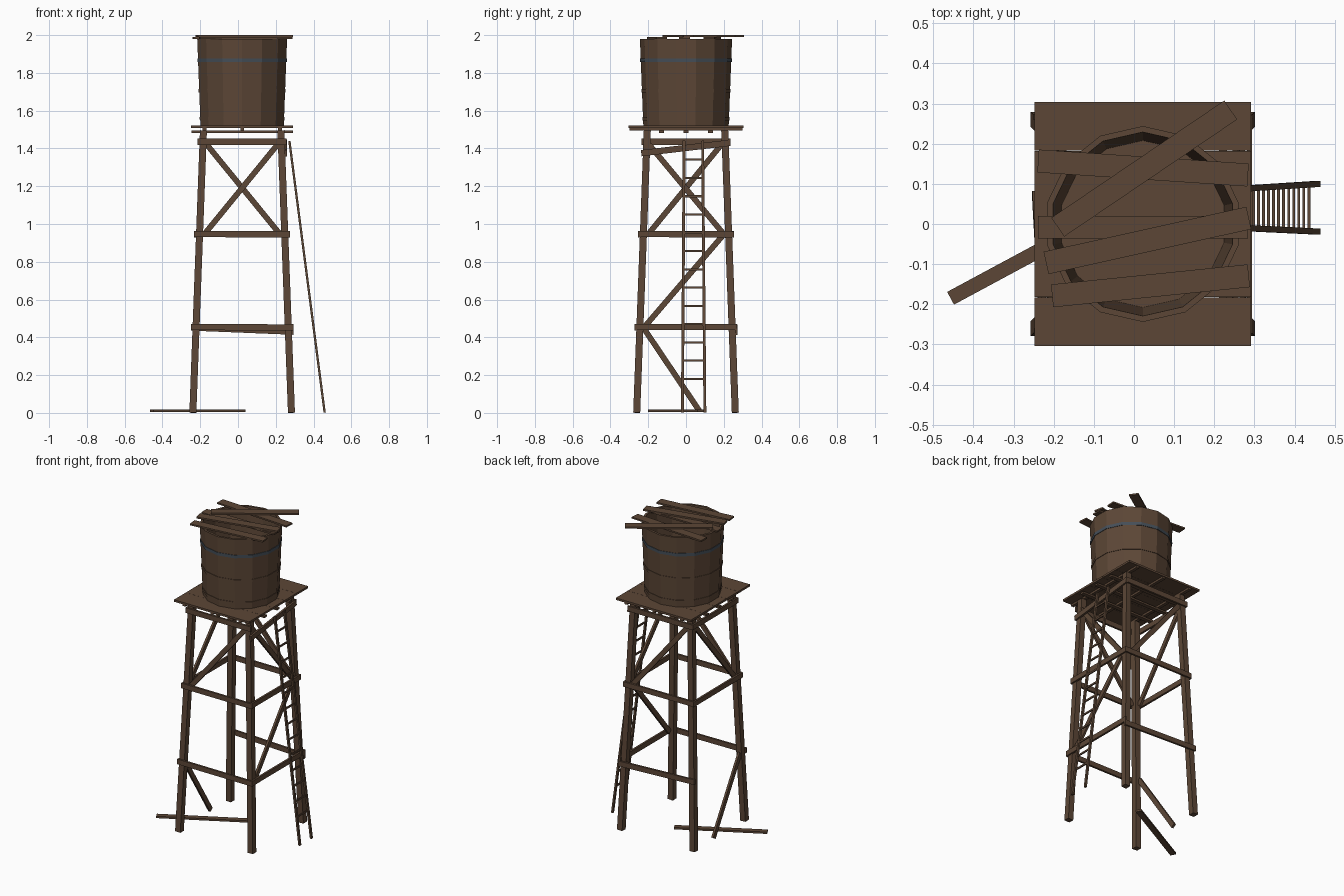
import bpy, bmesh, math
from mathutils import Vector, Matrix

if "Cube" in bpy.data.objects:
    bpy.data.objects.remove(bpy.data.objects["Cube"])

CX = 0.022  # tower axis


def material(name, rgb):
    m = bpy.data.materials.new(name)
    m.diffuse_color = (*rgb, 1)
    m.use_nodes = True
    m.node_tree.nodes["Principled BSDF"].inputs["Base Color"].default_value = m.diffuse_color
    return m


WOOD = material("weathered wood", (0.107, 0.062, 0.037))
STEEL = material("dull steel", (0.06, 0.078, 0.098))


def finish(name, bm, mat):
    bmesh.ops.recalc_face_normals(bm, faces=bm.faces)
    me = bpy.data.meshes.new(name)
    bm.to_mesh(me)
    bm.free()
    me.materials.append(mat)
    ob = bpy.data.objects.new(name, me)
    bpy.context.collection.objects.link(ob)
    return ob


def beam(name, p0, p1, width, depth, facing):
    """Box from p0 to p1; depth is measured along facing."""
    p0, p1 = Vector(p0), Vector(p1)
    d = (p1 - p0).normalized()
    side = d.cross(Vector(facing)).normalized()
    out = side.cross(d)
    rot = Matrix((side, out, d)).transposed().to_4x4()
    bm = bmesh.new()
    bmesh.ops.create_cube(bm, size=1)
    bmesh.ops.scale(bm, vec=(width, depth, (p1 - p0).length), verts=bm.verts)
    bmesh.ops.transform(bm, matrix=Matrix.Translation((p0 + p1) / 2) @ rot, verts=bm.verts)
    return finish(name, bm, WOOD)


def lathe(name, profile, mat, closed, n=14):
    bm = bmesh.new()
    rings = []
    for r, z in profile:
        rings.append([bm.verts.new((CX + r * math.sin(2 * math.pi * i / n),
                                    r * math.cos(2 * math.pi * i / n), z)) for i in range(n)])
    pairs = list(zip(rings, rings[1:])) + ([(rings[-1], rings[0])] if closed else [])
    for a, b in pairs:
        for i in range(n):
            j = (i + 1) % n
            bm.faces.new((a[i], a[j], b[j], b[i]))
    if not closed:
        bm.faces.new(rings[0])
        bm.faces.new(rings[-1])
    return finish(name, bm, mat)


def half(z):
    """Leg centre distance from the axis at height z."""
    return 0.261 - 0.056 * z / 1.5


# Four leaning legs
for sx in (-1, 1):
    for sy in (-1, 1):
        beam("leg", (CX + sx * half(0), sy * half(0), 0.001),
             (CX + sx * half(1.5), sy * half(1.5), 1.495), 0.037, 0.037, (0, 1, 0))

# Faces: (name, outward normal, direction of increasing t)
FACES = {"front": ((0, -1), (1, 0)), "back": ((0, 1), (1, 0)),
         "right": ((1, 0), (0, 1)), "left": ((-1, 0), (0, 1))}


def on_face(face, t, z, off):
    n, d = FACES[face]
    r = half(z) + off
    return (CX + n[0] * r + d[0] * t, n[1] * r + d[1] * t, z)


def rail(face, z0, z1):
    n = FACES[face][0]
    beam(face + "_cross_rail", on_face(face, -half(z0) - 0.027, z0, 0.022),
         on_face(face, half(z1) + 0.027, z1, 0.022), 0.033, 0.013, (*n, 0))


def brace(face, t0, z0, t1, z1):
    n = FACES[face][0]
    beam(face + "_brace", on_face(face, t0, z0, 0.008), on_face(face, t1, z1, 0.008),
         0.03, 0.014, (*n, 0))


# Horizontal rails, some sagging, one missing
for f in FACES:
    rail(f, 0.947, 0.945)
    if f == "right":
        rail(f, 1.375, 1.43)
    else:
        rail(f, 1.435, 1.435)
rail("front", 0.455, 0.452)
rail("right", 0.455, 0.455)
rail("back", 0.452, 0.43)

# Diagonal braces, one per side at the top
brace("front", -0.205, 0.94, 0.195, 1.43)
brace("back", 0.205, 0.94, -0.195, 1.43)
brace("right", 0.205, 0.94, -0.195, 1.42)
brace("left", -0.205, 0.94, 0.195, 1.43)
brace("right", -0.22, 0.455, 0.2, 0.945)
brace("left", -0.225, 0.45, 0.07, 0.012)

# Fallen plank on the ground
beam("fallen_plank", (-0.457, -0.185, 0.012), (0.03, 0.077, 0.012), 0.036, 0.012, (0, 0, 1))

# Platform: joists, cross beams, deck planks
for y in (-0.13, 0, 0.13):
    beam("joist", (CX - 0.268, y, 1.489), (CX + 0.268, y, 1.489), 0.026, 0.012, (0, 0, 1))
for x in (-0.2, 0, 0.2):
    beam("cross_beam", (CX + x, -0.3, 1.501), (CX + x, 0.3, 1.501), 0.02, 0.013, (0, 0, 1))
for i in range(5):
    y = (i - 2) * 0.122
    beam("deck_plank", (CX - 0.27, y, 1.514), (CX + 0.27, y, 1.514), 0.121, 0.013, (0, 0, 1))

# Open tapered tank
lathe("tank", [(0.226, 1.52), (0.244, 1.98), (0.229, 1.98), (0.208, 1.535)], WOOD, False)


# Hoops around the tank
def hoop(name, z, h, extra, mat):
    r = lambda q: 0.226 + 0.018 * (q - 1.52) / 0.46
    lo, hi = z - h / 2, z + h / 2
    lathe(name, [(r(lo) + extra, lo), (r(hi) + extra, hi), (r(hi) - 0.005, hi),
                 (r(lo) - 0.005, lo)], mat, True)


hoop("steel_hoop", 1.867, 0.02, 0.003, STEEL)
hoop("middle_hoop", 1.705, 0.018, 0.003, WOOD)
hoop("lower_hoop", 1.557, 0.018, 0.003, WOOD)

# Loose lid planks in two layers
for x0, y0, x1, y1, z in ((-0.239, 0.157, 0.284, 0.122, 1.985),
                          (-0.239, -0.008, 0.284, -0.008, 1.985),
                          (-0.204, -0.179, 0.286, -0.129, 1.985),
                          (-0.219, -0.097, 0.286, 0.015, 1.995),
                          (-0.19, -0.008, 0.241, 0.284, 1.995)):
    beam("lid_plank", (x0, y0, z), (x1, y1, z), 0.057, 0.01, (0, 0, 1))


# Leaning ladder
def ladder(k, z):
    u = z / 1.44
    return (0.459 - 0.187 * u, (-0.019 + 0.009 * u, 0.1 - 0.012 * u)[k], z)


for k in (0, 1):
    beam("ladder_rail", ladder(k, 0.002), ladder(k, 1.44), 0.015, 0.012, (1, 0, 0))
for i in range(13):
    z = 0.18 + i * 0.0967
    beam("ladder_rung", ladder(0, z), ladder(1, z), 0.011, 0.007, (1, 0, 0))
